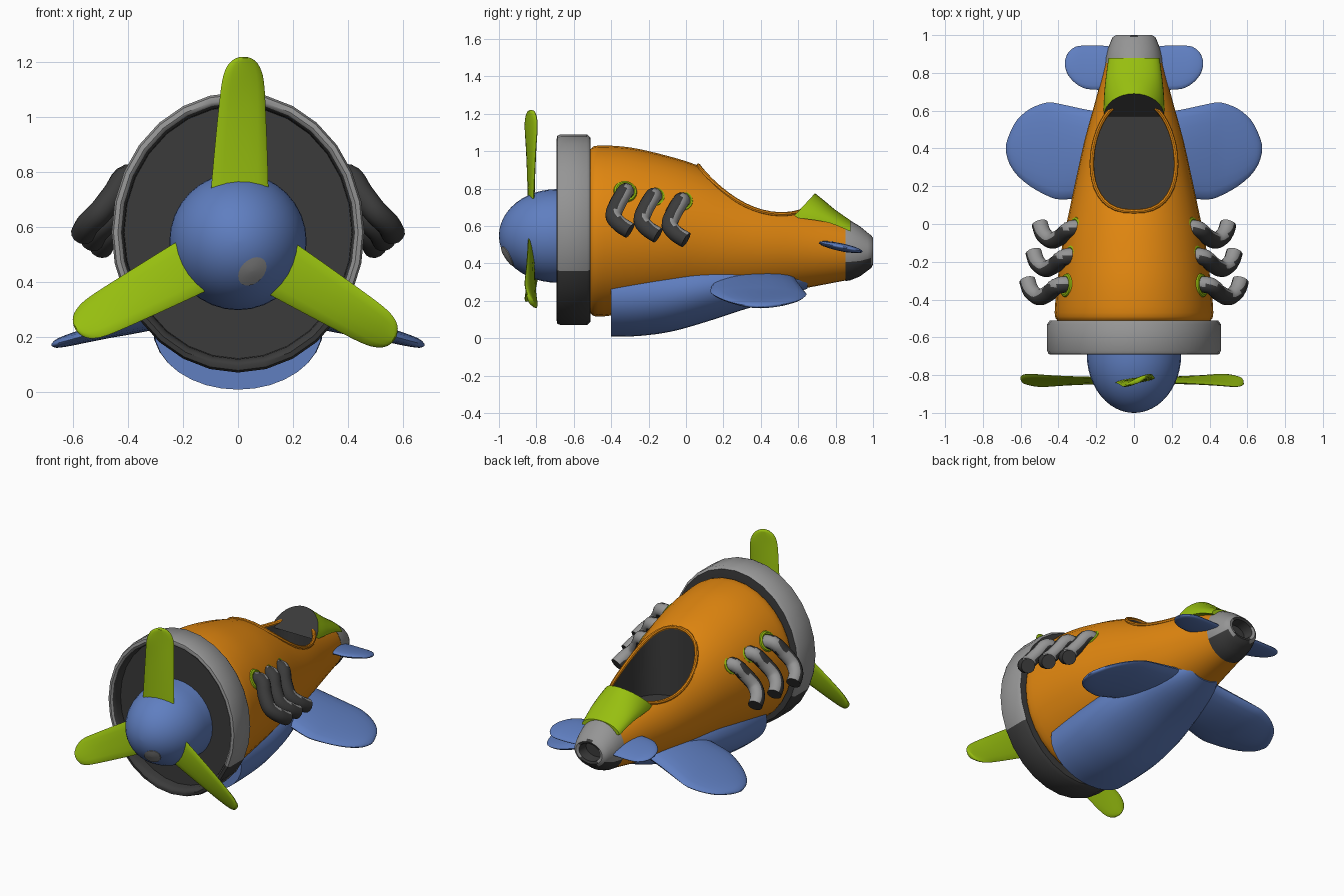
import bpy, bmesh, math
from mathutils import Vector, Matrix

if "Cube" in bpy.data.objects:
    bpy.data.objects.remove(bpy.data.objects["Cube"])


def material(name, c):
    m = bpy.data.materials.new(name)
    m.diffuse_color = (*c, 1)
    m.use_nodes = True
    m.node_tree.nodes["Principled BSDF"].inputs["Base Color"].default_value = m.diffuse_color
    return m


ORANGE = material("orange paint", (0.75, 0.24, 0.005))
BLUE = material("blue paint", (0.115, 0.21, 0.53))
GREEN = material("lime green", (0.31, 0.52, 0.005))
GREY = material("light metal", (0.30, 0.30, 0.30))
DARK = material("dark metal", (0.043, 0.043, 0.043))


def smooth(rows, n=4):
    """Catmull-Rom interpolation of a list of tuples."""
    p = [Vector(r) for r in rows]
    out = []
    for i in range(len(p) - 1):
        a, b, c, d = p[max(i - 1, 0)], p[i], p[i + 1], p[min(i + 2, len(p) - 1)]
        for k in range(n):
            t = k / n
            out.append(0.5 * (2 * b + (c - a) * t + (2 * a - 5 * b + 4 * c - d) * t * t
                              + (3 * b - a - 3 * c + d) * t ** 3))
    return out + [p[-1]]


def shade(mesh, angle=42):
    for f in mesh.polygons:
        f.use_smooth = True
    mesh.set_sharp_from_angle(angle=math.radians(angle))


def loft(name, rings, mats, rule=None, closed=False):
    """Skin a list of point rings; rule(center, normal) picks the material."""
    bm = bmesh.new()
    vs = [[bm.verts.new(p) for p in r] for r in rings]
    n, m = len(vs[0]), len(vs)
    for i in range(m if closed else m - 1):
        a, b = vs[i], vs[(i + 1) % m]
        for j in range(n):
            k = (j + 1) % n
            bm.faces.new((a[j], a[k], b[k], b[j]))
    if not closed:
        bm.faces.new(vs[0])
        bm.faces.new(vs[-1])
    bmesh.ops.recalc_face_normals(bm, faces=bm.faces)
    bm.normal_update()
    if rule:
        for f in bm.faces:
            f.material_index = int(rule(f.calc_center_median(), f.normal))
    mesh = bpy.data.meshes.new(name)
    bm.to_mesh(mesh)
    bm.free()
    for mt in mats:
        mesh.materials.append(mt)
    shade(mesh)
    ob = bpy.data.objects.new(name, mesh)
    bpy.context.collection.objects.link(ob)
    return ob


def oval(y, rx, zb, zt, n=32):
    """Upright ellipse ring across the y axis."""
    c, h = (zb + zt) / 2, (zt - zb) / 2
    return [(rx * math.cos(a), y, c + h * math.sin(a))
            for a in (2 * math.pi * i / n for i in range(n))]


def tube(name, path, r, mats, rule=None, closed=False, n=10):
    rings, m = [], len(path)
    for i, p in enumerate(path):
        q0 = path[i - 1] if closed or i else p
        q1 = path[(i + 1) % m] if closed or i < m - 1 else p
        t = (q1 - q0).normalized()
        u = t.cross(Vector((0.3, 0.9, 0.3)) if not closed else Vector((0, 0, 1))).normalized()
        v = t.cross(u)
        rings.append([p + r * (u * math.cos(a) + v * math.sin(a))
                      for a in (2 * math.pi * k / n for k in range(n))])
    return loft(name, rings, mats, rule, closed)


# Fuselage: (y, half width, bottom, top)
body = smooth([(-.512, .405, .135, 1.01), (-.47, .42, .115, 1.03), (-.3, .405, .135, 1.02),
               (-.1, .378, .165, .975), (.06, .345, .185, .925), (.25, .305, .205, .845),
               (.45, .26, .235, .77), (.65, .205, .27, .70), (.86, .15, .31, .63)])
fuselage = loft("fuselage", [oval(*s) for s in body], [ORANGE, DARK])


def body_top(x, y):
    for a, b in zip(body, body[1:]):
        if a[0] <= y <= b[0]:
            s = a.lerp(b, (y - a[0]) / (b[0] - a[0]))
            return (s[2] + s[3]) / 2 + (s[3] - s[2]) / 2 * math.sqrt(max(0, 1 - (x / s[1]) ** 2))


# Cockpit opening, cut out with dark walls
def opening(k, n=40):
    pts = []
    for i in range(n):
        t = 2 * math.pi * i / n
        s = math.sin(t)
        pts.append((k * .215 * math.copysign(abs(s) ** .8, s) * (1 + .12 * math.cos(t)),
                    .36 - k * .285 * math.cos(t)))
    return pts


cutter = loft("cockpit_cutter", [[(x, y, z) for x, y in opening(1)] for z in (.47, 1.3)],
              [ORANGE, DARK], lambda c, n: True)
cutter.hide_render = True
mod = fuselage.modifiers.new("cockpit", 'BOOLEAN')
mod.operation, mod.solver, mod.object = 'DIFFERENCE', 'EXACT', cutter
bpy.context.view_layer.update()
cut = bpy.data.meshes.new_from_object(
    fuselage.evaluated_get(bpy.context.evaluated_depsgraph_get()))
fuselage.modifiers.clear()
fuselage.data = cut
shade(cut)
bpy.data.objects.remove(cutter)
tube("cockpit_rim", [Vector((x, y, body_top(x, y))) for x, y in opening(1.03)], .012,
     [ORANGE], closed=True, n=8)

# Headrest fairing with a dark slanted front
rest = []
for y, lean, w, zb, zt in smooth([(.57, .12, .16, .645, .775), (.66, .08, .16, .635, .735),
                                  (.77, .03, .15, .615, .685), (.88, 0, .135, .57, .63)]):
    rest.append([(w * math.cos(a), y + lean * math.sin(a), zb + (zt - zb) * math.sin(a))
                 for a in (math.pi * i / 16 for i in range(17))])
loft("headrest", rest, [GREEN, DARK], lambda c, n: n.y < -.6 and abs(c.x) < .02 and n.z < .9)

# Tail nozzle, dark below and inside
tail = [(.852, .153, .305, .637), (.88, .15, .31, .628), (.93, .138, .33, .598),
        (.97, .122, .36, .565), (.99, .112, .375, .55), (1.0, .095, .395, .535),
        (.995, .076, .41, .522), (.93, .07, .415, .515)]
loft("tail_nozzle", [oval(*s) for s in tail], [GREY, DARK],
     lambda c, n: n.z < -.4 or math.hypot(c.x, c.z - .467) < .077)

# Engine cowl ring with dark front plate: (y, scale)
cowl = [(-.51, .9), (-.512, .97), (-.53, 1), (-.67, 1), (-.688, .985), (-.692, .95),
        (-.685, .925), (-.66, .905), (-.62, .9)]
loft("engine_cowl", [oval(y, .46 * s, .58 - .51 * s, .58 + .51 * s, 28) for y, s in cowl],
     [GREY, DARK], lambda c, n: c.z < .34 or n.y > .9
     or math.hypot(c.x / .46, (c.z - .58) / .51) < .93)

# Spinner
R, L, ZC = .25, .31, .547
dome = [(-.6, R)] + [(-.69 - L * math.sin(a), max(R * math.cos(a), .004))
                     for a in (math.pi / 2 * i / 12 for i in range(13))]
loft("spinner", [oval(y, r, ZC - r, ZC + r) for y, r in dome], [BLUE])

# Grey oval spot on the spinner
spot = []
for k in (.05, .5, 1):
    ring = []
    for i in range(20):
        a = 2 * math.pi * i / 20
        u, v = .06 * k * math.cos(a), .042 * k * math.sin(a)
        x, z = .052 + (u - v) * .707, .438 + (u + v) * .707
        ring.append((x, -.694 - L * math.sqrt(1 - (x * x + (z - ZC) ** 2) / R ** 2), z))
    spot.append(ring)
spot.append([(x, y + .007, z) for x, y, z in spot[-1]])
loft("spinner_spot", spot, [GREY])

# Propeller blades: (radius, centre x, half width, twist)
blade = smooth([(.14, .005, .107, 6), (.25, .008, .102, 8), (.45, .014, .091, 15),
                (.58, .018, .083, 23), (.635, .019, .066, 25), (.662, .02, .04, 26),
                (.672, .02, .01, 26)], 3)
for b in range(3):
    rot = Matrix.Translation((0, -.828, ZC)) @ Matrix.Rotation(b * 2 * math.pi / 3, 4, 'Y')
    rings = []
    for r, cx, w, tw in blade:
        t = math.radians(tw)
        ring = []
        for i in range(14):
            a = 2 * math.pi * i / 14
            u, v = w * math.cos(a), min(.014, w * .6) * math.sin(a)
            ring.append(rot @ Vector((cx + u * math.cos(t) - v * math.sin(t),
                                      u * math.sin(t) + v * math.cos(t), r)))
        rings.append(ring)
    loft(f"propeller_blade_{b + 1}", rings, [GREEN])

# Belly fairing: (y, half width, bottom, top)
belly = smooth([(-.4, .305, .008, .44), (-.25, .31, .012, .45), (-.08, .31, .035, .45),
                (.1, .295, .085, .45), (.3, .25, .15, .44), (.5, .19, .21, .42),
                (.65, .11, .265, .39)])
loft("belly_fairing", [oval(*s) for s in belly], [BLUE])

# Wings and tailplanes: (x, front y, back y, z, half thickness)
wing = smooth([(.1, .15, .58, .325, .05), (.25, .14, .605, .287, .05), (.39, .13, .635, .249, .04),
               (.46, .15, .643, .23, .033), (.55, .2, .61, .206, .027), (.62, .26, .55, .187, .022),
               (.66, .32, .475, .176, .016), (.678, .38, .42, .171, .005)], 3)
tailplane = smooth([(.08, .71, .93, .487, .022), (.15, .71, .943, .487, .022),
                    (.25, .715, .945, .486, .021), (.31, .745, .938, .485, .018),
                    (.35, .79, .905, .484, .012), (.366, .835, .865, .484, .004)], 3)
# Exhaust pipe path of the front pipe
pipe = smooth([(.30, -.32, .765), (.40, -.325, .785), (.45, -.365, .72), (.50, -.387, .655),
               (.545, -.355, .61), (.565, -.30, .575)], 5)

for s, side in ((1, "right"), (-1, "left")):
    for name, rows, tilt in (("wing", wing, 0), ("tailplane", tailplane, -.2)):
        rings = []
        for x, y0, y1, z, h in rows:
            ring = []
            for i in range(20):
                a = 2 * math.pi * i / 20
                d = (y1 - y0) / 2 * math.cos(a)
                ring.append((s * x, (y0 + y1) / 2 + d, z + h * math.sin(a) + tilt * d))
            rings.append(ring)
        loft(f"{side}_{name}", rings, [BLUE])
    for k in range(3):
        off = Vector((-.033, .15, -.025)) * k
        path = [Vector((s * q.x, q.y, q.z)) for q in (p + off for p in pipe)]
        tube(f"{side}_exhaust_pipe_{k + 1}", path, .044, [DARK, GREY],
             lambda c, n: n.dot(Vector((0, .75, .5))) > .45, n=14)
        # green collar where the pipe leaves the body
        c = Vector((.357, -.325, .783)) + off * .75 + Vector((0, off.y * .25, off.z * .25))
        nrm = Vector((.88, .1, .46)).normalized()
        u = nrm.cross(Vector((0, 1, 0))).normalized()
        v = nrm.cross(u)
        rings = []
        for i in range(20):
            a = 2 * math.pi * i / 20
            d = u * math.cos(a) + v * math.sin(a)
            ring = [c + d * (.05 + .014 * math.cos(e)) + nrm * .014 * math.sin(e)
                    for e in (math.pi * j / 4 for j in range(8))]
            rings.append([(s * q.x, q.y, q.z) for q in ring])
        loft(f"{side}_exhaust_collar_{k + 1}", rings, [GREEN], closed=True)
